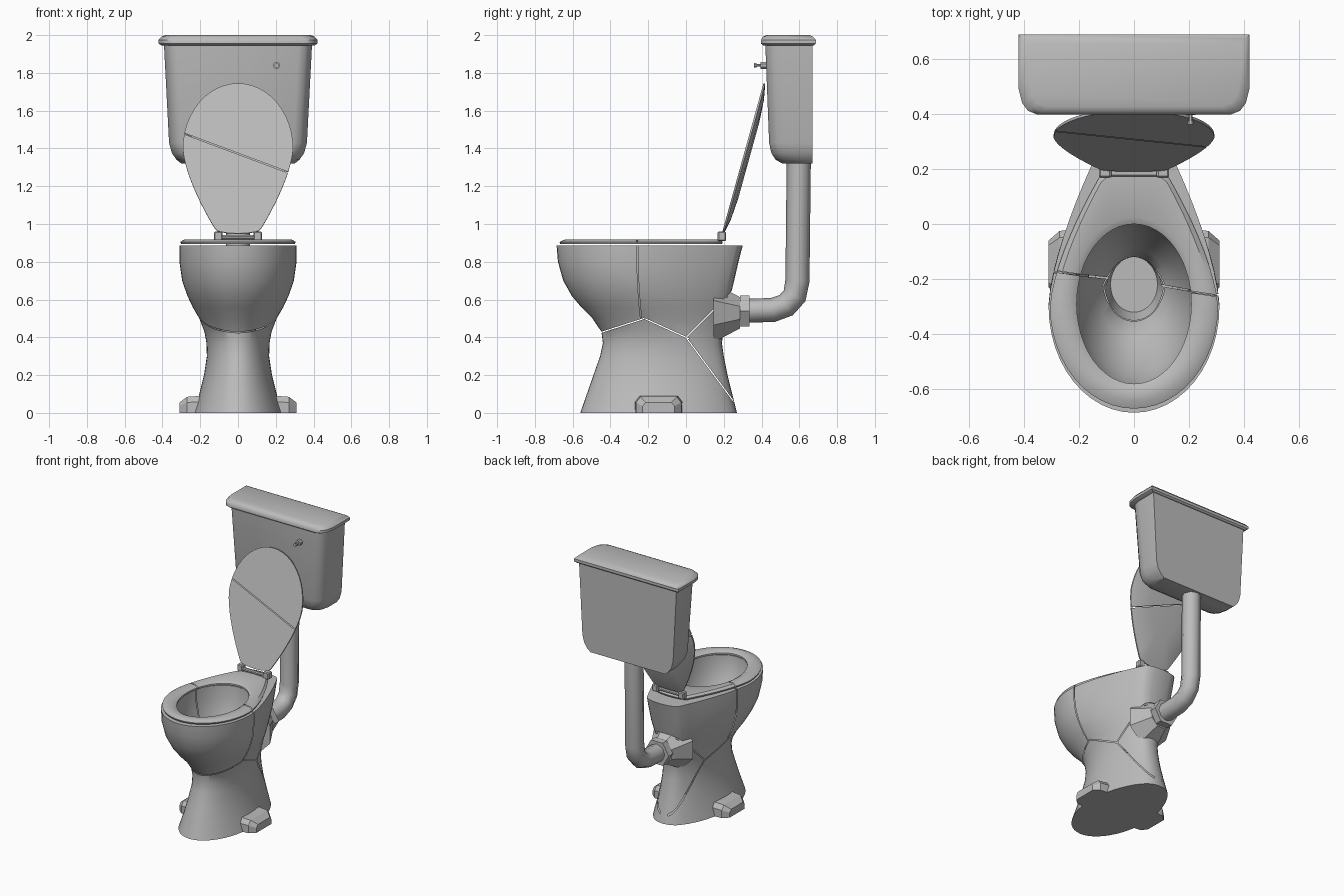
import bpy, bmesh, math
from mathutils import Vector, Matrix

cube = bpy.data.objects.get("Cube")
if cube:
    bpy.data.objects.remove(cube, do_unlink=True)

grey = bpy.data.materials.new("ceramic grey")
grey.use_nodes = True
grey.diffuse_color = (0.5, 0.5, 0.5, 1)
grey.node_tree.nodes["Principled BSDF"].inputs["Base Color"].default_value = (0.5, 0.5, 0.5, 1)

N = 48


def finish(name, bm, smooth=35):
    bmesh.ops.recalc_face_normals(bm, faces=bm.faces)
    mesh = bpy.data.meshes.new(name)
    bm.to_mesh(mesh)
    bm.free()
    ob = bpy.data.objects.new(name, mesh)
    bpy.context.collection.objects.link(ob)
    mesh.materials.append(grey)
    if smooth:
        bpy.ops.object.select_all(action='DESELECT')
        ob.select_set(True)
        bpy.context.view_layer.objects.active = ob
        bpy.ops.object.shade_smooth_by_angle(angle=math.radians(smooth))
    return ob


def loft(rings, closed=False):
    """Skin a stack of equal rings; cap the ends unless the stack loops."""
    bm = bmesh.new()
    rows = [[bm.verts.new(p) for p in ring] for ring in rings]
    pairs = list(zip(rows, rows[1:]))
    if closed:
        pairs.append((rows[-1], rows[0]))
    else:
        bm.faces.new(rows[0][::-1])
        bm.faces.new(rows[-1])
    for a, b in pairs:
        for i in range(len(a)):
            j = (i + 1) % len(a)
            bm.faces.new((a[i], a[j], b[j], b[i]))
    return bm


def egg(z, front, mid, back, half, oval=0.0):
    """Round front, tapering back; oval=1 gives an elliptical back."""
    ring = []
    for i in range(N):
        a = 2 * math.pi * i / N
        c, s = math.cos(a), math.sin(a)
        if s < 0:
            ring.append((half * c, mid + (mid - front) * s, z))
            continue
        u = 1 - abs(a - math.pi / 2) / (math.pi / 2)
        if u < 0.75:
            t = u / 0.75
            w, d = 1 - 0.58 * t ** 1.5, 0.94 * t
        else:
            v = (u - 0.75) * 2 * math.pi
            w, d = 0.42 * math.cos(v), 0.94 + 0.06 * math.sin(v)
        w = math.copysign(w, c)
        ring.append((half * (w + (c - w) * oval), mid + (back - mid) * (d + (s - d) * oval), z))
    return ring


def crack(bm, p, q, axis, gap=0.003):
    """Open a hairline gap from p to q, running through along the axis."""
    p, q, axis = Vector(p), Vector(q), Vector(axis)
    along = q - p
    n = along.cross(axis).normalized()

    def near():
        return [f for f in bm.faces
                if -0.02 < (f.calc_center_median() - p).dot(along) / along.length_squared < 1.02]

    for side in (-gap, gap):
        fs = near()
        geom = fs + list({e for f in fs for e in f.edges}) + list({v for f in fs for v in f.verts})
        bmesh.ops.bisect_plane(bm, geom=geom, plane_co=p + n * side, plane_no=n)
    gone = [f for f in near() if all(abs((v.co - p).dot(n)) < gap * 1.1 for v in f.verts)]
    bmesh.ops.delete(bm, geom=gone, context='FACES')


def cylinder(name, centre, r1, r2, depth, sides):
    """Cone or cylinder along y, r1 at the front."""
    bm = bmesh.new()
    bmesh.ops.create_cone(bm, cap_ends=True, segments=sides, radius1=r1, radius2=r2, depth=depth,
                          matrix=Matrix.Translation(centre) @ Matrix.Rotation(-math.pi / 2, 4, 'X')
                          @ Matrix.Rotation(math.pi / sides, 4, 'Z'))
    return finish(name, bm, 0)


def box(name, centre, size, bevel=0.006):
    bm = bmesh.new()
    bmesh.ops.create_cube(bm, size=1, matrix=Matrix.Translation(centre) @ Matrix.Diagonal((*size, 1)))
    bmesh.ops.bevel(bm, geom=bm.edges[:], offset=bevel, segments=1, affect='EDGES')
    return finish(name, bm, 0)


# Pedestal and bowl: up the outside, over the rim, down the inside
outside = [egg(*v) for v in (
    (0, -0.56, -0.17, 0.27, 0.235, 0.8), (0.1, -0.525, -0.16, 0.245, 0.205, 0.8),
    (0.2, -0.49, -0.15, 0.22, 0.18, 0.8), (0.3, -0.455, -0.14, 0.2, 0.165, 0.75),
    (0.37, -0.44, -0.14, 0.19, 0.167, 0.7), (0.43, -0.448, -0.15, 0.198, 0.178, 0.6),
    (0.5, -0.495, -0.18, 0.21, 0.205, 0.45), (0.56, -0.555, -0.21, 0.222, 0.24, 0.35),
    (0.62, -0.605, -0.24, 0.235, 0.268, 0.25), (0.7, -0.65, -0.27, 0.255, 0.296, 0.12),
    (0.8, -0.678, -0.29, 0.278, 0.31, 0.05), (0.885, -0.685, -0.3, 0.3, 0.31, 0))]
inside = [egg(z, y - d, y, y + d, w, 1) for z, y, w, d in (
    (0.885, -0.29, 0.225, 0.3), (0.8, -0.29, 0.22, 0.295), (0.7, -0.28, 0.2, 0.26),
    (0.6, -0.27, 0.165, 0.21), (0.53, -0.25, 0.13, 0.16), (0.48, -0.24, 0.1, 0.12),
    (0.38, -0.22, 0.085, 0.1))]
bm = loft(outside + inside)
for a, b in (((-0.215, 0.88), (-0.21, 0.5)), ((-0.22, 0.5), (-0.5, 0.41)),
             ((-0.22, 0.5), (0, 0.4)), ((0, 0.4), (0.25, 0.65)), ((0, 0.4), (0.26, 0.05))):
    crack(bm, (0, *a), (0, *b), (1, -0.14 if a[1] > 0.8 else 0, 0))
finish("bowl_pedestal", bm, 50)

# Floor lugs on each side
for side, label in ((1, "left"), (-1, "right")):
    lug = [[(side * x, -0.145 + y, z) for y, z in (
        (-w, 0), (-w, h * 0.65), (-w * 0.8, h), (w * 0.8, h), (w, h * 0.65), (w, 0))]
        for x, w, h in ((0.14, 0.13, 0.095), (0.27, 0.12, 0.085), (0.31, 0.085, 0.055))]
    finish(label + "_floor_lug", loft(lug), 0)

# Seat ring
bm = loft([egg(0.893, -0.665, -0.3, 0.19, 0.3), egg(0.905, -0.67, -0.3, 0.195, 0.305),
           egg(0.918, -0.64, -0.3, 0.18, 0.285), egg(0.918, -0.605, -0.29, 0.025, 0.228, 1),
           egg(0.905, -0.58, -0.29, 0.0, 0.208, 1), egg(0.893, -0.58, -0.29, 0.0, 0.208, 1)], True)
crack(bm, (-0.33, -0.165, 0.9), (0.33, -0.265, 0.9), (0, 0, 1))
finish("seat", bm)

# Raised lid, modelled flat and swung open
bm = loft([egg(0, -0.825, -0.465, 0, 0.292), egg(0.01, -0.825, -0.465, 0, 0.292),
           egg(0.026, -0.74, -0.455, -0.08, 0.235), egg(0.034, -0.62, -0.44, -0.2, 0.14)])
crack(bm, (-0.31, -0.558, 0), (0.31, -0.318, 0), (0, 0, 1))
lid = finish("lid", bm)
lid.location = (0, 0.19, 0.95)
lid.rotation_euler.x = -math.pi / 2 - 0.27

# Hinges
box("hinge_bar", (0, 0.185, 0.93), (0.2, 0.025, 0.022))
for side, label in ((1, "left"), (-1, "right")):
    box(label + "_hinge", (side * 0.105, 0.19, 0.935), (0.045, 0.045, 0.05))


# Cistern and its cover
def tank_ring(z, half, front, back, r=0.07):
    right = [(half, back), (half, front + r * 1.4), (half - r * 0.2, front + r * 0.6),
             (half - r * 0.5, front + r * 0.2), (half - r, front)]
    return [(x, y, z) for x, y in right] + [(-x, y, z) for x, y in reversed(right)]


finish("cistern", loft([tank_ring(*v) for v in (
    (1.32, 0.3, 0.51, 0.67), (1.34, 0.325, 0.475, 0.67), (1.375, 0.35, 0.452, 0.67),
    (1.43, 0.365, 0.44, 0.67), (1.95, 0.392, 0.42, 0.67))]))
finish("cistern_cover", loft([tank_ring(*v) for v in (
    (1.945, 0.405, 0.41, 0.675), (1.955, 0.42, 0.397, 0.687), (1.975, 0.42, 0.397, 0.687),
    (1.992, 0.405, 0.408, 0.672), (2.0, 0.385, 0.425, 0.655))]))

# Flush button
cylinder("button_plate", (0.205, 0.41, 1.84), 0.02, 0.02, 0.03, 8)
cylinder("button_stem", (0.205, 0.39, 1.84), 0.008, 0.008, 0.05, 8)
cylinder("button_tip", (0.205, 0.367, 1.84), 0.012, 0.012, 0.012, 8)

# Flush pipe, nut and inlet collar
curve = bpy.data.curves.new("flush_pipe", 'CURVE')
curve.dimensions = '3D'
curve.bevel_depth = 0.064
curve.bevel_resolution = 2
curve.use_fill_caps = True
path = ((0.3, 0.54), (0.46, 0.545), (0.53, 0.57), (0.575, 0.62), (0.59, 0.7), (0.597, 1.34))
spline = curve.splines.new('POLY')
spline.points.add(len(path) - 1)
for point, (y, z) in zip(spline.points, path):
    point.co = (0, y, z, 1)
curve.materials.append(grey)
pipe = bpy.data.objects.new("flush_pipe", curve)
bpy.context.collection.objects.link(pipe)
bpy.ops.object.select_all(action='DESELECT')
pipe.select_set(True)
bpy.context.view_layer.objects.active = pipe
bpy.ops.object.convert(target='MESH')

cylinder("pipe_nut", (0, 0.31, 0.54), 0.095, 0.095, 0.05, 6)
cylinder("inlet_collar", (0, 0.215, 0.53), 0.17, 0.09, 0.14, 8)
